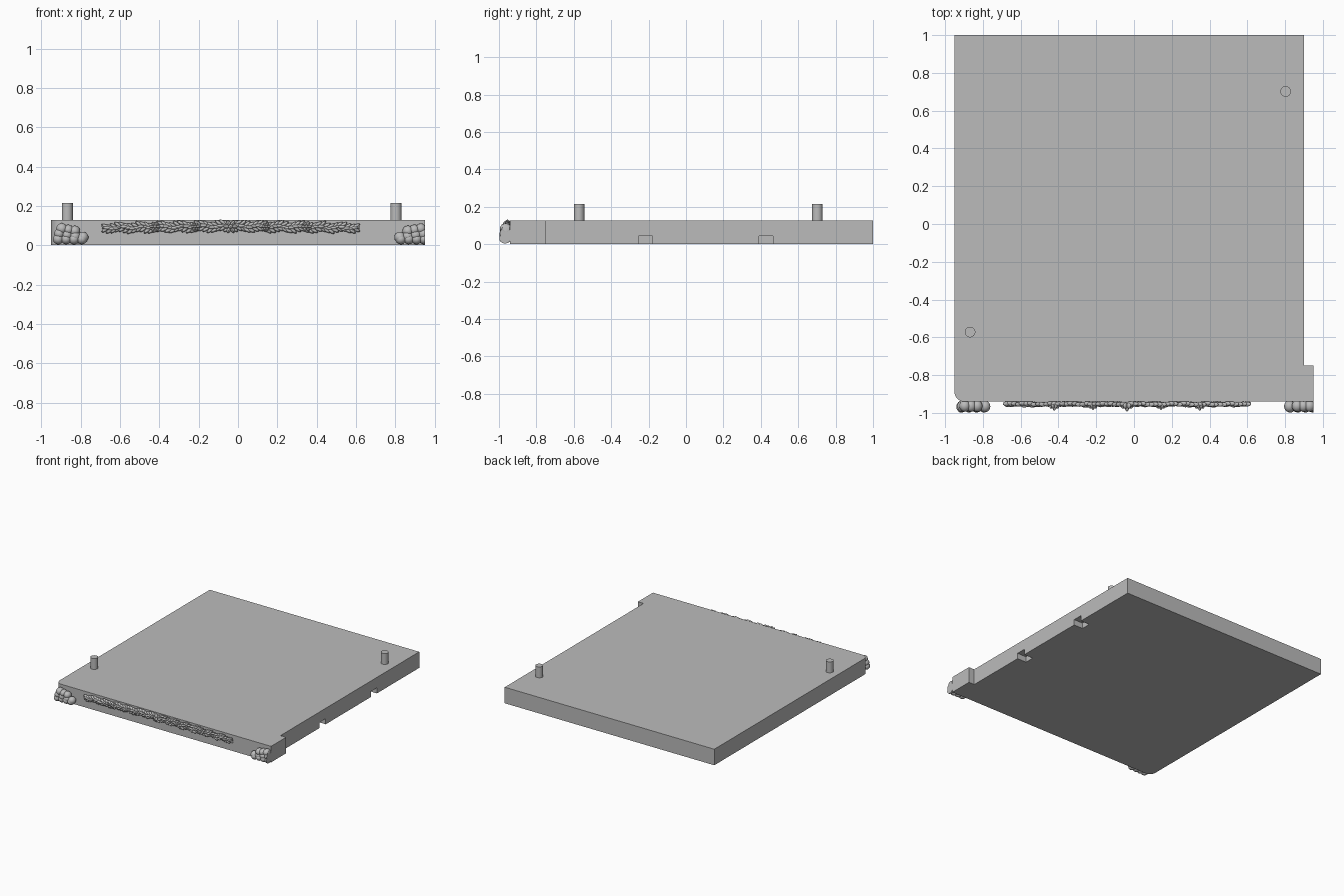
import bpy, bmesh, math, random
from mathutils import Matrix, Vector

random.seed(4)
cube = bpy.data.objects.get("Cube")
if cube:
    bpy.data.objects.remove(cube, do_unlink=True)

stone = bpy.data.materials.new("stone grey")
stone.use_nodes = True
GREY = (0.5, 0.5, 0.5, 1)
stone.diffuse_color = GREY
stone.node_tree.nodes["Principled BSDF"].inputs["Base Color"].default_value = GREY

FRONT, RIGHT, TOP = -0.94, 0.95, 0.128


def add_object(name, bm, smooth=True):
    mesh = bpy.data.meshes.new(name)
    bmesh.ops.recalc_face_normals(bm, faces=bm.faces)
    bm.to_mesh(mesh)
    bm.free()
    obj = bpy.data.objects.new(name, mesh)
    bpy.context.collection.objects.link(obj)
    mesh.materials.append(stone)
    bpy.ops.object.select_all(action='DESELECT')
    obj.select_set(True)
    bpy.context.view_layer.objects.active = obj
    if smooth:
        bpy.ops.object.shade_smooth_by_angle(angle=math.radians(35))
    return obj


def ellipsoid(bm, centre, size, tilt=0, segments=12):
    matrix = (Matrix.Translation(centre) @ Matrix.Rotation(tilt, 4, 'Y')
              @ Matrix.Diagonal((*size, 1)))
    bmesh.ops.create_uvsphere(bm, u_segments=segments, v_segments=segments // 2 + 2,
                              radius=1, matrix=matrix)


# Slab: extruded outline with one rounded front corner and a side lip
r = 0.05
outline = [(-0.95 + r - r * math.sin(a), FRONT + r - r * math.cos(a))
           for a in (math.pi / 2 * (1 - i / 8) for i in range(9))]
outline += [(RIGHT, FRONT), (RIGHT, -0.75), (0.9, -0.75), (0.9, 1), (-0.95, 1)]
bm = bmesh.new()
face = bm.faces.new([bm.verts.new((x, y, 0)) for x, y in outline])
top = bmesh.ops.extrude_face_region(bm, geom=[face])["geom"]
bmesh.ops.translate(bm, vec=(0, 0, TOP),
                    verts=[v for v in top if isinstance(v, bmesh.types.BMVert)])
slab = add_object("base_slab", bm)

# Two notches cut in the lower edge of the side
for y in (-0.217, 0.428):
    bm = bmesh.new()
    bmesh.ops.create_cube(bm, size=1, matrix=Matrix.Translation((0.9, y, 0))
                          @ Matrix.Diagonal((0.16, 0.076, 0.09, 1)))
    cutter = add_object("notch_cutter", bm, False)
    cutter.hide_render = True
    cut = slab.modifiers.new("notch", 'BOOLEAN')
    cut.operation, cut.solver, cut.object = 'DIFFERENCE', 'EXACT', cutter
    bpy.context.view_layer.objects.active = slab
    bpy.ops.object.modifier_apply(modifier=cut.name)
    bpy.data.objects.remove(cutter, do_unlink=True)

# Locating pegs
for name, x, y in (("front_peg", -0.868, -0.572), ("back_peg", 0.803, 0.702)):
    bm = bmesh.new()
    bmesh.ops.create_cone(bm, cap_ends=True, segments=32, radius1=0.028, radius2=0.028,
                          depth=0.115, matrix=Matrix.Translation((x, y, 0.1575)))
    add_object(name, bm)

# Boulder piles at the front corners: row height, first offset, count
rows = [(0.031, 0.0, 4), (0.058, 0.005, 4), (0.084, 0.018, 3)]
for name, edge, side in (("right_boulders", -0.914, 1), ("left_boulders", 0.948, -1)):
    bm = bmesh.new()
    for z, offset, count in rows:
        for i in range(count):
            x = edge + side * (offset + i * (0.04 if z < 0.07 else 0.033))
            drop = 0.006 * i if z > 0.04 else 0
            size = random.uniform(0.026, 0.029)
            ellipsoid(bm, (x, -0.97 + z * 0.08, z - drop), (size, 0.031, size), segments=20)
    # Trim flush with the slab side
    bmesh.ops.bisect_plane(bm, geom=bm.verts[:] + bm.edges[:] + bm.faces[:],
                           plane_co=(RIGHT, 0, 0), plane_no=(1, 0, 0), clear_outer=True)
    bmesh.ops.holes_fill(bm, edges=[e for e in bm.edges if e.is_boundary], sides=0)
    add_object(name, bm)

# Leafy garland, mirrored about its centre
MID, HALF, COUNT = -0.037, 0.64, 30
bm = bmesh.new()
for side in (-1, 1):
    for i in range(COUNT):
        t = (i + 0.5) / COUNT
        x = MID + side * HALF * t
        z = 0.097 - 0.009 * t + 0.005 * math.sin(i * 1.3)
        spread = 0.015 * (1 - 0.4 * t ** 4)
        for up in (-1, 0, 1):
            tilt = -side * up * random.uniform(0.35, 0.7)
            shift = side * 0.008 * (up % 2)
            depth = -0.949 - random.uniform(0, 0.007) - (0.004 if up == 0 else 0)
            ellipsoid(bm, (x + shift, depth, z + up * spread),
                      (0.022, 0.012, 0.0085), tilt)
add_object("garland_leaves", bm)

# Vine stem running through the leaves
curve = bpy.data.curves.new("garland_stem", 'CURVE')
curve.dimensions = '3D'
curve.bevel_depth, curve.bevel_resolution = 0.007, 2
curve.use_fill_caps = True
line = curve.splines.new('POLY')
line.points.add(80)
for i, p in enumerate(line.points):
    s = i / 40 - 1
    p.co = (MID + 0.655 * s, -0.952,
            0.096 - 0.012 * abs(s) + 0.01 * math.sin(abs(s) * 40), 1)
curve.materials.append(stone)
bpy.context.collection.objects.link(bpy.data.objects.new("garland_stem", curve))

# Blossoms spaced along the garland
bm = bmesh.new()
for offset, size in ((0, 1.2), (-0.18, 0.8), (0.18, 0.8), (-0.385, 0.95), (0.385, 0.95)):
    centre = Vector((MID + offset, -0.962, 0.094))
    for k in range(6):
        a = k * math.pi / 3
        arm = Vector((math.cos(a), 0, -math.sin(a))) * 0.016 * size
        ellipsoid(bm, centre + arm, (0.013 * size, 0.016, 0.008 * size), a)
    ellipsoid(bm, centre + Vector((0, -0.01, 0)), (0.009 * size, 0.017 * size, 0.009 * size))
add_object("garland_blossoms", bm)
